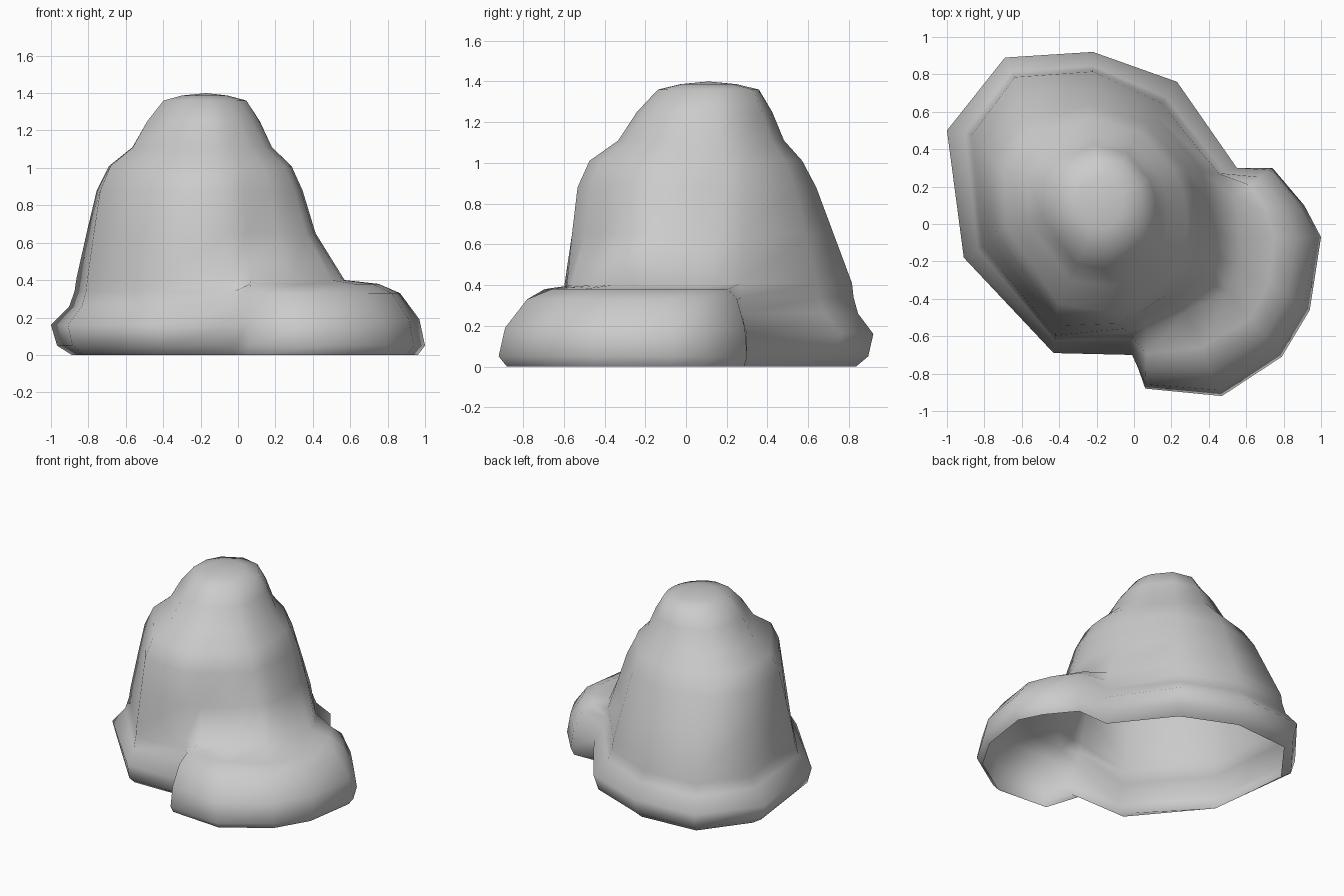
import bpy, bmesh
from math import hypot
from mathutils import Vector

if "Cube" in bpy.data.objects:
    bpy.data.objects.remove(bpy.data.objects["Cube"])

# Plan outlines, clockwise from the left; points 5-11 run round the front-right lobe
FOOT = [(-1, .5), (-.69, .89), (-.22, .92), (.23, .76), (.55, .30),
        (.74, .30), (.91, .1), (1, -.07), (.94, -.46), (.79, -.71),
        (.47, -.92), (.06, -.88), (-.01, -.70), (-.43, -.69), (-.91, -.18)]
WAIST = [(-.87, .48), (-.64, .79), (-.22, .82), (.15, .65), (.46, .27),
         (.54, .14), (.56, .05), (.57, -.08), (.56, -.22), (.50, -.36),
         (.28, -.47), (.07, -.56), (-.02, -.59), (-.42, -.60), (-.81, -.12)]
SHOULDER = [(-.73, .30), (-.58, .51), (-.24, .60), (.05, .51), (.24, .30),
            (.29, .19), (.31, .08), (.32, -.02), (.31, -.13), (.28, -.25),
            (.16, -.37), (.03, -.46), (-.1, -.52), (-.42, -.47), (-.72, -.03)]
CENTRE = (-.18, .11)


def crown_point(p):
    dx, dy = p[0] - CENTRE[0], p[1] - CENTRE[1]
    d = hypot(dx, dy)
    return (CENTRE[0] + .225 * dx / d, CENTRE[1] + .25 * dy / d)


CROWN = [crown_point(p) for p in SHOULDER]
N = len(FOOT)
LOBE = range(5, 12)


def blend(a, b, t, z):
    return Vector((a[0] + (b[0] - a[0]) * t, a[1] + (b[1] - a[1]) * t, z))


rings = []
# Rolled foot: (height, blend) for the plain rim and for the lobe
for (zr, tr), (zl, tl) in [((0, .85), (0, .09)), ((.05, .25), (.05, 0)),
                           ((.16, 0), (.19, .07)), ((.26, .75), (.33, .31)),
                           ((.34, .97), (.38, .58)), ((.41, 1.05), (.40, 1))]:
    rings.append([blend(FOOT[i], WAIST[i], tl if i in LOBE else tr,
                        zl if i in LOBE else zr) for i in range(N)])
# Body up to the shoulder, then in to the crown
for z, t, tl in [(.65, .43, .62), (.88, .82, .9)]:
    rings.append([blend(WAIST[i], SHOULDER[i], tl if i in LOBE else t, z)
                  for i in range(N)])
for z, t in [(1.01, .12), (1.11, .49), (1.25, .73), (1.36, 1)]:
    rings.append([blend(SHOULDER[i], CROWN[i], t, z) for i in range(N)])
rings.append([blend(p, CENTRE, .45, 1.387) for p in CROWN])

# Loft the rings, open underneath, closed at the top
bm = bmesh.new()
grid = [[bm.verts.new(p) for p in ring] for ring in rings]
for lo, up in zip(grid, grid[1:]):
    for i in range(N):
        j = (i + 1) % N
        bm.faces.new((lo[j], lo[i], up[i], up[j]))
tip = bm.verts.new((-.17, .11, 1.40))
for i in range(N):
    bm.faces.new((grid[-1][(i + 1) % N], grid[-1][i], tip))
for f in bm.faces:
    f.smooth = True

mesh = bpy.data.meshes.new("mound")
bm.to_mesh(mesh)
bm.free()
mound = bpy.data.objects.new("mound", mesh)
bpy.context.collection.objects.link(mound)
